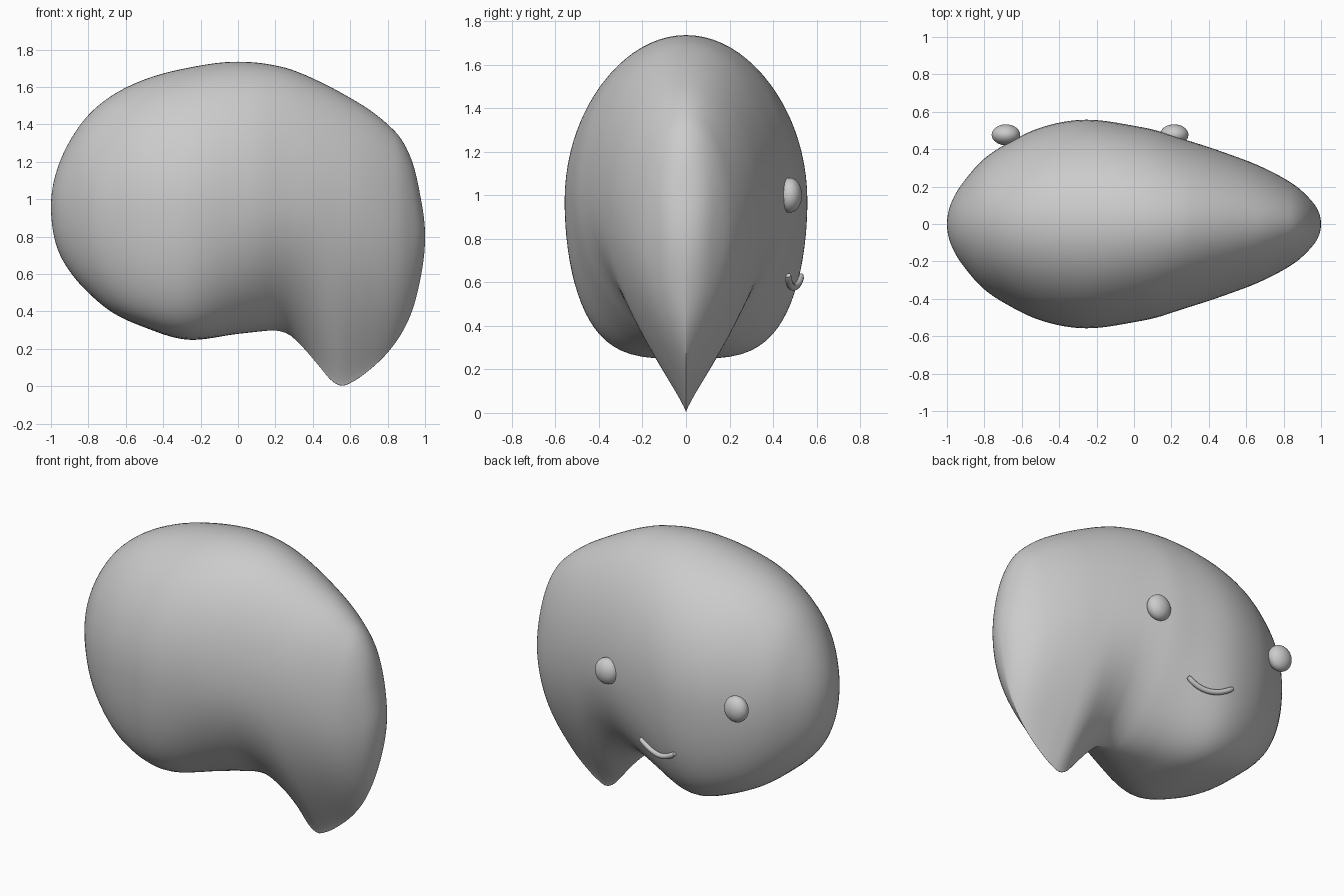
import bpy, bmesh, math

if "Cube" in bpy.data.objects:
    bpy.data.objects.remove(bpy.data.objects["Cube"])

mat = bpy.data.materials.new("plain grey")
mat.diffuse_color = (0.6, 0.6, 0.6, 1)
mat.use_nodes = True
mat.node_tree.nodes["Principled BSDF"].inputs["Base Color"].default_value = mat.diffuse_color

# Body stations along x: x, top z, bottom z, half width
STATIONS = [
    (-1.00, .96, .96, 0), (-.97, 1.15, .75, .13), (-.90, 1.31, .615, .24),
    (-.80, 1.45, .50, .35), (-.68, 1.55, .40, .43), (-.50, 1.64, .315, .515),
    (-.28, 1.70, .25, .557), (0, 1.735, .28, .525), (.12, 1.728, .293, .50),
    (.20, 1.715, .298, .475), (.27, 1.698, .278, .452), (.35, 1.668, .205, .427),
    (.44, 1.627, .10, .397), (.50, 1.597, .03, .376), (.55, 1.57, .003, .358),
    (.62, 1.53, .028, .332), (.70, 1.48, .085, .297), (.80, 1.40, .18, .245),
    (.87, 1.325, .275, .20), (.93, 1.205, .40, .145), (.98, .99, .60, .08),
    (1.00, .80, .80, 0)]
# Height of the widest point, and how much the underside pinches in
WIDEST = [(-1, .96), (-.28, .97), (0, 1.0), (.3, .99), (.55, .95), (.8, .86), (1, .80)]
PINCH = [(-1, .5), (.05, .5), (.25, .75), (.4, 1.05), (.55, 1.2), (.7, 1.15), (.85, .95), (1, .55)]


def sample(table, x, col):
    """Smooth curve through a table column, parametrised so the ends are round."""
    s = math.acos(max(-1, min(1, -x)))
    k = [math.acos(max(-1, min(1, -r[0]))) for r in table]
    v = [r[col] for r in table]
    n = len(k)
    i = max(j for j in range(n - 1) if k[j] <= s + 1e-9)

    def slope(j):
        a, b = max(j - 1, 0), min(j + 1, n - 1)
        if a == j or b == j:
            return (v[b] - v[a]) / (k[b] - k[a])
        d0, d1 = (v[j] - v[a]) / (k[j] - k[a]), (v[b] - v[j]) / (k[b] - k[j])
        h0, h1 = k[j] - k[a], k[b] - k[j]
        return (d0 * h1 + d1 * h0) / (h0 + h1)
    h = k[i + 1] - k[i]
    t = (s - k[i]) / h
    return ((2*t**3 - 3*t**2 + 1) * v[i] + (t**3 - 2*t**2 + t) * h * slope(i)
            + (3*t**2 - 2*t**3) * v[i + 1] + (t**3 - t**2) * h * slope(i + 1))


def section(x):
    top, bottom, width = (sample(STATIONS, x, c) for c in (1, 2, 3))
    mid = min(max(sample(WIDEST, x, 1), bottom + .3 * (top - bottom)), top - .3 * (top - bottom))
    return top, bottom, width, mid, sample(PINCH, x, 1)


def surface_y(x, z):
    top, bottom, width, mid, pinch = section(x)
    if z > mid:
        return width * math.sqrt(1 - ((z - mid) / (top - mid)) ** 2)
    return width * (1 - ((mid - z) / (mid - bottom)) ** 2) ** pinch


def finish(name, bm):
    bmesh.ops.recalc_face_normals(bm, faces=bm.faces)
    me = bpy.data.meshes.new(name)
    bm.to_mesh(me)
    bm.free()
    me.shade_smooth()
    me.materials.append(mat)
    ob = bpy.data.objects.new(name, me)
    bpy.context.collection.objects.link(ob)
    return ob


# Body: closed sections lofted along x, pointed down into the tail
NX, NT = 110, 80
bm = bmesh.new()
rings = []
for i in range(1, NX):
    x = -math.cos(math.pi * i / NX)
    top, bottom, width, mid, pinch = section(x)
    ring = []
    for j in range(NT):
        a = 2 * math.pi * j / NT
        c, s = math.cos(a), math.sin(a)
        p = 1 if s >= 0 else 2 * pinch
        y = math.copysign(width * abs(c) ** p, c)
        z = mid + s * ((top - mid) if s >= 0 else (mid - bottom))
        ring.append(bm.verts.new((x, y, z)))
    rings.append(ring)
for r0, r1 in zip(rings, rings[1:]):
    for j in range(NT):
        k = (j + 1) % NT
        bm.faces.new((r0[j], r0[k], r1[k], r1[j]))
for ring, pole in ((rings[0], (-1, 0, .96)), (rings[-1], (1, 0, .80))):
    p = bm.verts.new(pole)
    for j in range(NT):
        bm.faces.new((p, ring[j], ring[(j + 1) % NT]))
finish("body", bm)

# Eyes: flattened balls on the back face
for name, x in (("left_eye", -.685), ("right_eye", .215)):
    bm = bmesh.new()
    bmesh.ops.create_uvsphere(bm, u_segments=32, v_segments=20, radius=1)
    eye = finish(name, bm)
    eye.scale = (.076, .056, .08)
    eye.location = (x, .477, 1.0)

# Mouth: thin smiling tube lying on the surface
cu = bpy.data.curves.new("mouth", "CURVE")
cu.dimensions = "3D"
cu.bevel_depth = .016
cu.bevel_resolution = 4
cu.use_fill_caps = True
sp = cu.splines.new("POLY")
N = 16
sp.points.add(N)
for i in range(N + 1):
    t = 2 * i / N - 1
    x, z = -.15 + .14 * t, .577 + .055 * t * t
    sp.points[i].co = (x, surface_y(x, z) + .008, z, 1)
    sp.points[i].radius = 1 if abs(t) < .95 else .7
sp.use_smooth = True
cu.materials.append(mat)
bpy.context.collection.objects.link(bpy.data.objects.new("mouth", cu))
